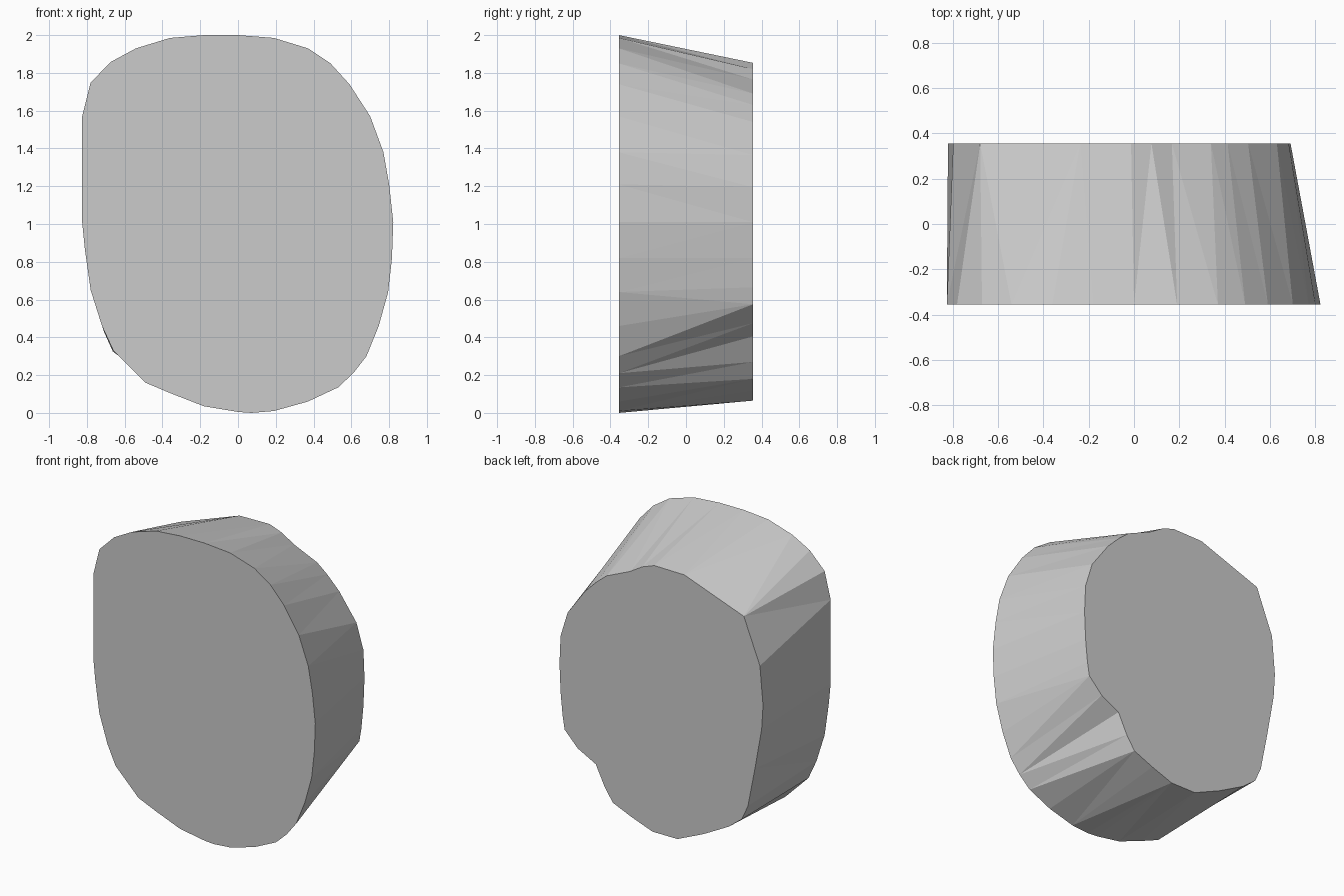
import bpy
import bmesh

HALF_DEPTH = 0.355

# Outlines as (x, z), running down the right side and round
FRONT = [(.822, 1.01), (.815, .82), (.795, .64), (.745, .46), (.68, .30), (.61, .21),
         (.53, .135), (.37, .06), (.19, .01), (.07, 0), (0, .005), (-.18, .035),
         (-.36, .105), (-.49, .16), (-.66, .33), (-.72, .46), (-.78, .65), (-.81, .86),
         (-.825, 1.01), (-.825, 1.57), (-.78, 1.75), (-.67, 1.86), (-.54, 1.93),
         (-.36, 1.985), (-.18, 2), (0, 2), (.19, 1.985), (.37, 1.93), (.49, 1.85),
         (.59, 1.74), (.70, 1.57), (.77, 1.38), (.80, 1.21)]
BACK = [(.69, 1.01), (.682, .82), (.667, .665), (.652, .575), (.555, .475), (.421, .405),
        (.355, .27), (.294, .18), (.152, .12), (0, .065), (-.185, .065), (-.379, .15),
        (-.566, .25), (-.663, .326), (-.708, .426), (-.76, .69), (-.81, .97),
        (-.82, 1.13), (-.797, 1.39), (-.678, 1.69), (-.237, 1.85), (-.013, 1.853),
        (.077, 1.82), (.167, 1.765), (.339, 1.69), (.413, 1.63), (.503, 1.54),
        (.63, 1.365), (.682, 1.195)]

# Front/back corners joined by an edge
TIES = [(0, 0), (1, 1), (4, 3), (5, 5), (6, 6), (6, 7), (8, 9), (14, 13), (16, 15),
        (18, 16), (19, 18), (21, 19), (24, 20), (25, 21), (25, 22), (26, 22), (27, 23),
        (28, 25), (29, 26), (30, 27), (32, 28), (33, 29)]

bm = bmesh.new()


def ring(points, y):
    return [bm.verts.new((x, y, z)) for x, z in points]


def stitch(front, back, ties):
    """Fill the wall between two rings with triangles, tie by tie."""
    nf, nb = len(front), len(back)
    for (i, j), (i_end, j_end) in zip(ties, ties[1:]):
        while i < i_end or j < j_end:
            f, b = front[i % nf], back[j % nb]
            f2, b2 = front[(i + 1) % nf], back[(j + 1) % nb]
            step_front = j == j_end or (
                i < i_end and (f2.co - b.co).length <= (b2.co - f.co).length)
            if step_front:
                bm.faces.new((f, f2, b))
                i += 1
            else:
                bm.faces.new((f, b2, b))
                j += 1


# Flat front and back faces joined by a tapered wall
front = ring(FRONT, -HALF_DEPTH)
back = ring(BACK, HALF_DEPTH)
bm.faces.new(front)
bm.faces.new(back)
stitch(front, back, TIES)
bmesh.ops.recalc_face_normals(bm, faces=bm.faces)

mesh = bpy.data.meshes.new("tapered_block")
bm.to_mesh(mesh)
bm.free()
block = bpy.data.objects.new("tapered_block", mesh)
bpy.context.collection.objects.link(block)
